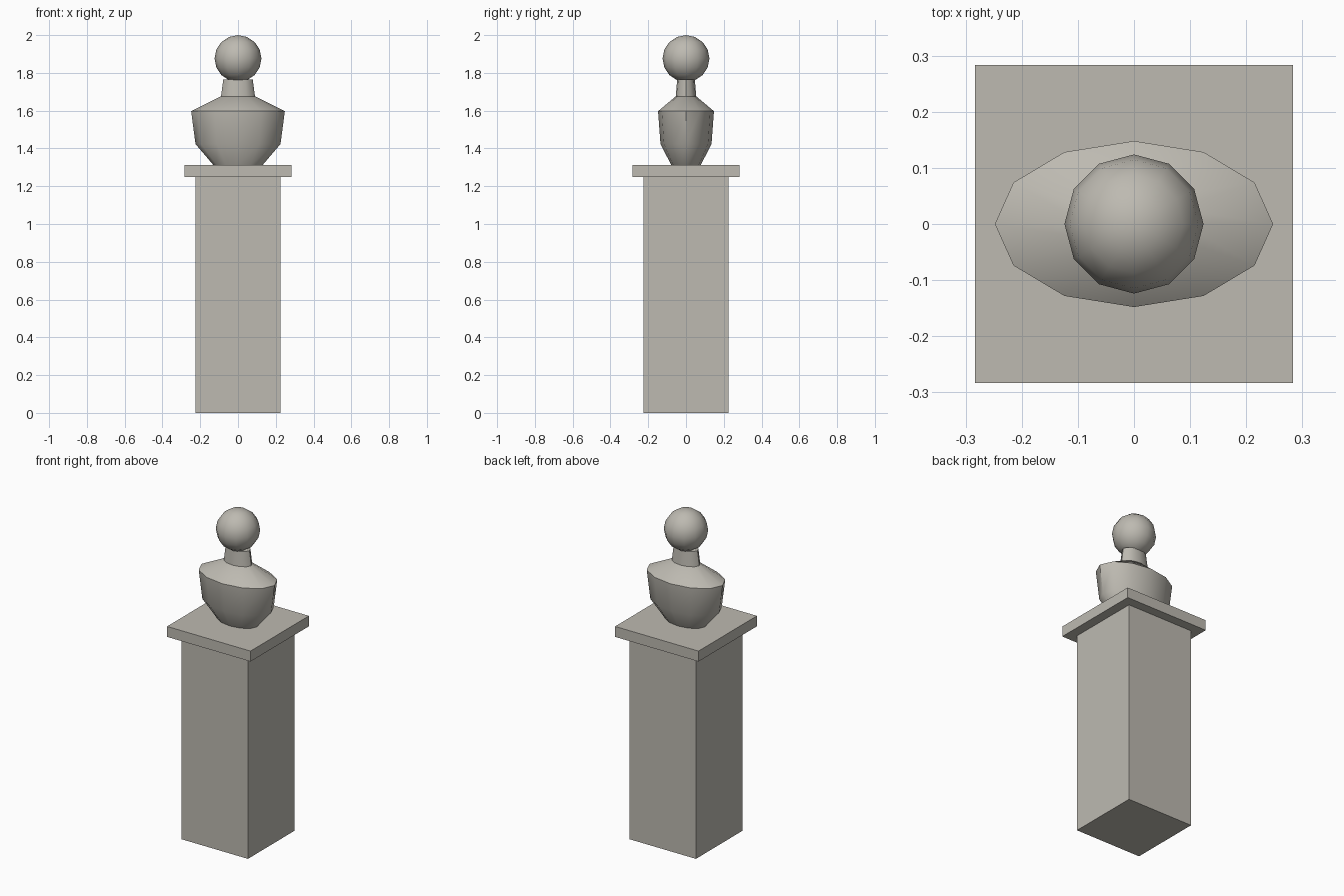
import bpy, bmesh, math

old = bpy.data.objects.get("Cube")
if old:
    bpy.data.objects.remove(old, do_unlink=True)

STONE = (0.51, 0.49, 0.44, 1)
stone = bpy.data.materials.new("warm grey stone")
stone.use_nodes = True
stone.diffuse_color = STONE
stone.node_tree.nodes["Principled BSDF"].inputs["Base Color"].default_value = STONE


def finish(name, bm, smooth_angle=None):
    mesh = bpy.data.meshes.new(name)
    bmesh.ops.recalc_face_normals(bm, faces=bm.faces)
    bm.to_mesh(mesh)
    bm.free()
    mesh.materials.append(stone)
    obj = bpy.data.objects.new(name, mesh)
    bpy.context.collection.objects.link(obj)
    if smooth_angle:
        bpy.ops.object.select_all(action="DESELECT")
        obj.select_set(True)
        bpy.context.view_layer.objects.active = obj
        bpy.ops.object.shade_smooth_by_angle(angle=math.radians(smooth_angle))
    return obj


def block(name, width, bottom, top):
    bm = bmesh.new()
    bmesh.ops.create_cube(bm, size=1)
    bmesh.ops.scale(bm, vec=(width, width, top - bottom), verts=bm.verts)
    bmesh.ops.translate(bm, vec=(0, 0, (top + bottom) / 2), verts=bm.verts)
    return finish(name, bm)


def oval_loft(name, profile, sides=12):
    """Stack oval rings given as (half width, half depth, height)."""
    bm = bmesh.new()
    rings = []
    for rx, ry, z in profile:
        angles = [math.tau * i / sides for i in range(sides)]
        rings.append([bm.verts.new((rx * math.cos(a), ry * math.sin(a), z)) for a in angles])
    for low, high in zip(rings, rings[1:]):
        for i in range(sides):
            j = (i + 1) % sides
            bm.faces.new((low[i], low[j], high[j], high[i]))
    bm.faces.new(rings[0][::-1])
    bm.faces.new(rings[-1])
    return finish(name, bm, 42)


# Square pedestal with overhanging cap
block("pedestal_column", 0.45, 0, 1.248)
block("pedestal_cap", 0.566, 1.248, 1.312)

# Oval torso with sloping shoulders, then neck
oval_loft("torso", [(0.13, 0.078, 1.312), (0.225, 0.135, 1.423),
                    (0.248, 0.148, 1.597), (0.088, 0.053, 1.677)])
oval_loft("neck", [(0.09, 0.054, 1.675), (0.078, 0.047, 1.765)])

# Round head
bm = bmesh.new()
bmesh.ops.create_uvsphere(bm, u_segments=12, v_segments=8, radius=0.124)
bmesh.ops.translate(bm, vec=(0, 0, 1.876), verts=bm.verts)
finish("head", bm, 60)
